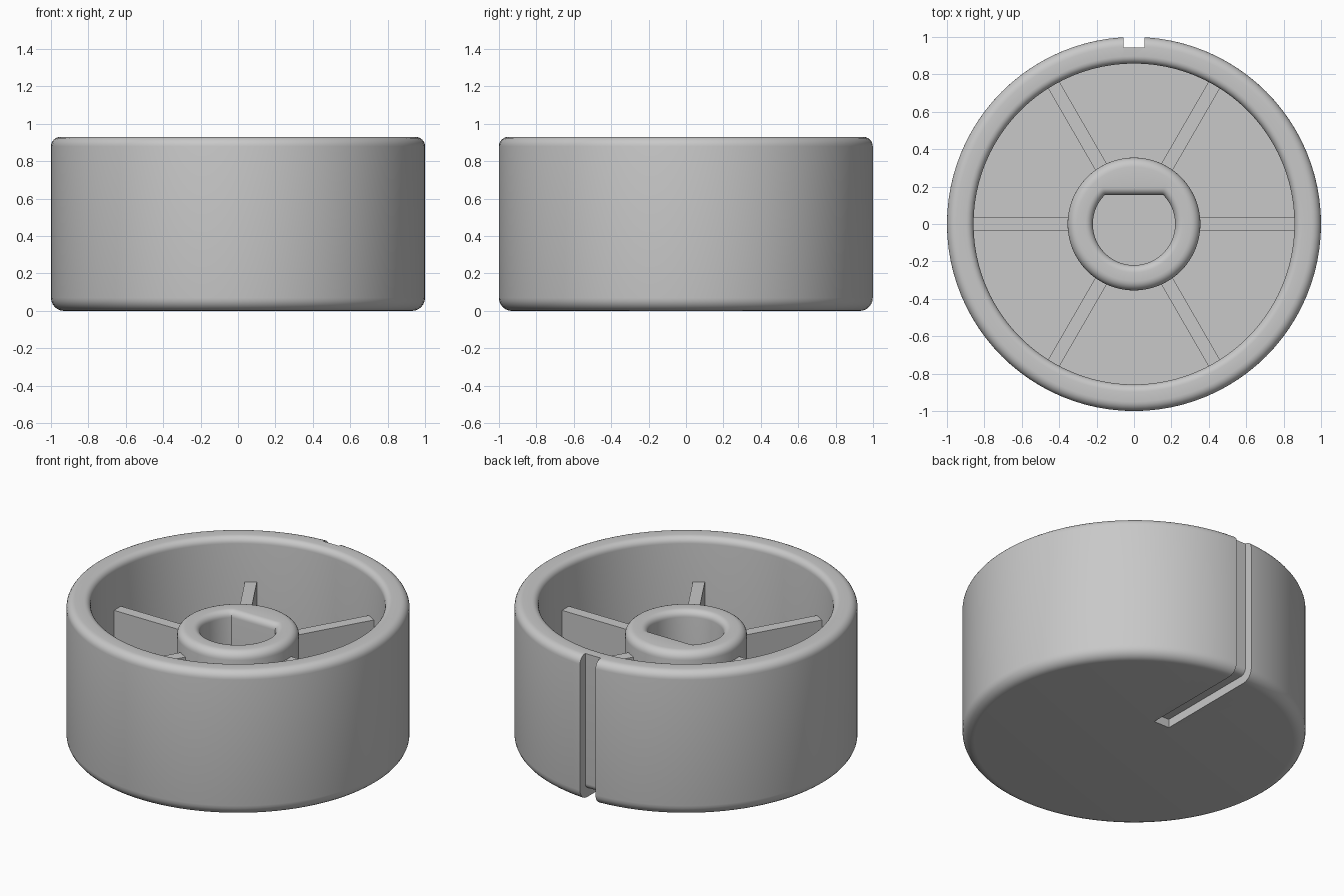
import bpy, bmesh, math

cube = bpy.data.objects.get("Cube")
if cube:
    bpy.data.objects.remove(cube, do_unlink=True)

SEGMENTS = 96
HEIGHT, FLOOR = 0.93, 0.15
WALL_R, HUB_R, HOLE_R, HOLE_FLAT = 0.858, 0.355, 0.22, 0.155

grey = bpy.data.materials.new("plain grey")
grey.use_nodes = True
colour = (0.58, 0.58, 0.58, 1)
grey.diffuse_color = colour
grey.node_tree.nodes["Principled BSDF"].inputs["Base Color"].default_value = colour


def arc(cx, cz, r, start, end, steps=6):
    """Points of a rounded corner, angles in degrees."""
    angles = [math.radians(start + (end - start) * i / steps) for i in range(steps + 1)]
    return [(cx + r * math.cos(a), cz + r * math.sin(a)) for a in angles]


def finish(bm, name):
    bmesh.ops.remove_doubles(bm, verts=bm.verts, dist=1e-5)
    bmesh.ops.recalc_face_normals(bm, faces=bm.faces)
    mesh = bpy.data.meshes.new(name)
    bm.to_mesh(mesh)
    bm.free()
    mesh.materials.append(grey)
    obj = bpy.data.objects.new(name, mesh)
    bpy.context.collection.objects.link(obj)
    return obj


def lathe(name, profile, flat_from=None, closed=False):
    """Turn a profile; points from index flat_from on get a flat on the +y side."""
    bm = bmesh.new()
    rings = []
    for i, (r, z) in enumerate(profile):
        limit = HOLE_FLAT + r - HOLE_R if flat_from is not None and i >= flat_from else r
        ring = []
        for k in range(SEGMENTS):
            a = math.tau * k / SEGMENTS
            ring.append(bm.verts.new((r * math.cos(a), min(r * math.sin(a), limit), z)))
        rings.append(ring)
    pairs = list(zip(rings, rings[1:]))
    if closed:
        pairs.append((rings[-1], rings[0]))
    for low, high in pairs:
        for k in range(SEGMENTS):
            n = (k + 1) % SEGMENTS
            bm.faces.new((low[k], low[n], high[n], high[k]))
    return finish(bm, name)


def smooth(obj):
    bpy.ops.object.select_all(action="DESELECT")
    obj.select_set(True)
    bpy.context.view_layer.objects.active = obj
    bpy.ops.object.shade_smooth_by_angle(angle=math.radians(32))


# Cup-shaped body with rounded rim and base
body = lathe("knob_body",
             [(0, 0)] + arc(0.93, 0.07, 0.07, -90, 0)
             + arc(0.95, HEIGHT - 0.05, 0.05, 0, 90)
             + arc(WALL_R + 0.04, HEIGHT - 0.04, 0.04, 90, 180)
             + [(WALL_R, FLOOR), (0, FLOOR)])

# Pointer groove: down the back and along the underside
outline = ([(0.25, -0.2), (0.25, 0.055)] + arc(0.905, 0.095, 0.04, -90, 0)
           + [(0.945, 1.2), (1.2, 1.2), (1.2, -0.2)])
bm = bmesh.new()
face = bm.faces.new([bm.verts.new((-0.055, y, z)) for y, z in outline])
moved = bmesh.ops.extrude_face_region(bm, geom=[face])["geom"]
bmesh.ops.translate(bm, vec=(0.11, 0, 0),
                    verts=[v for v in moved if isinstance(v, bmesh.types.BMVert)])
cutter = finish(bm, "groove_cutter")
cutter.hide_render = True
cut = body.modifiers.new("groove", "BOOLEAN")
cut.operation, cut.solver, cut.object = "DIFFERENCE", "EXACT", cutter
bpy.context.view_layer.objects.active = body
bpy.ops.object.modifier_apply(modifier=cut.name)
bpy.data.objects.remove(cutter, do_unlink=True)
smooth(body)

# Shaft hub with a D-shaped hole
hub_top = 0.755
outer = [(HUB_R, FLOOR - 0.03)] + arc(HUB_R - 0.05, hub_top - 0.05, 0.05, 0, 90)
inner = arc(HOLE_R + 0.04, hub_top - 0.04, 0.04, 90, 180) + [(HOLE_R, FLOOR - 0.03)]
smooth(lathe("shaft_hub", outer + inner, flat_from=len(outer), closed=True))

# Six radial ribs between hub and wall
rib_top, rib_start, rib_end = 0.645, HUB_R - 0.03, WALL_R + 0.02
for i in range(6):
    bm = bmesh.new()
    bmesh.ops.create_cube(bm, size=1)
    bmesh.ops.scale(bm, verts=bm.verts,
                    vec=(rib_end - rib_start, 0.07, rib_top - FLOOR + 0.03))
    bmesh.ops.translate(bm, verts=bm.verts,
                        vec=((rib_start + rib_end) / 2, 0, (rib_top + FLOOR - 0.03) / 2))
    rib = finish(bm, f"rib_{i + 1}")
    rib.rotation_euler.z = math.radians(60 * i)
